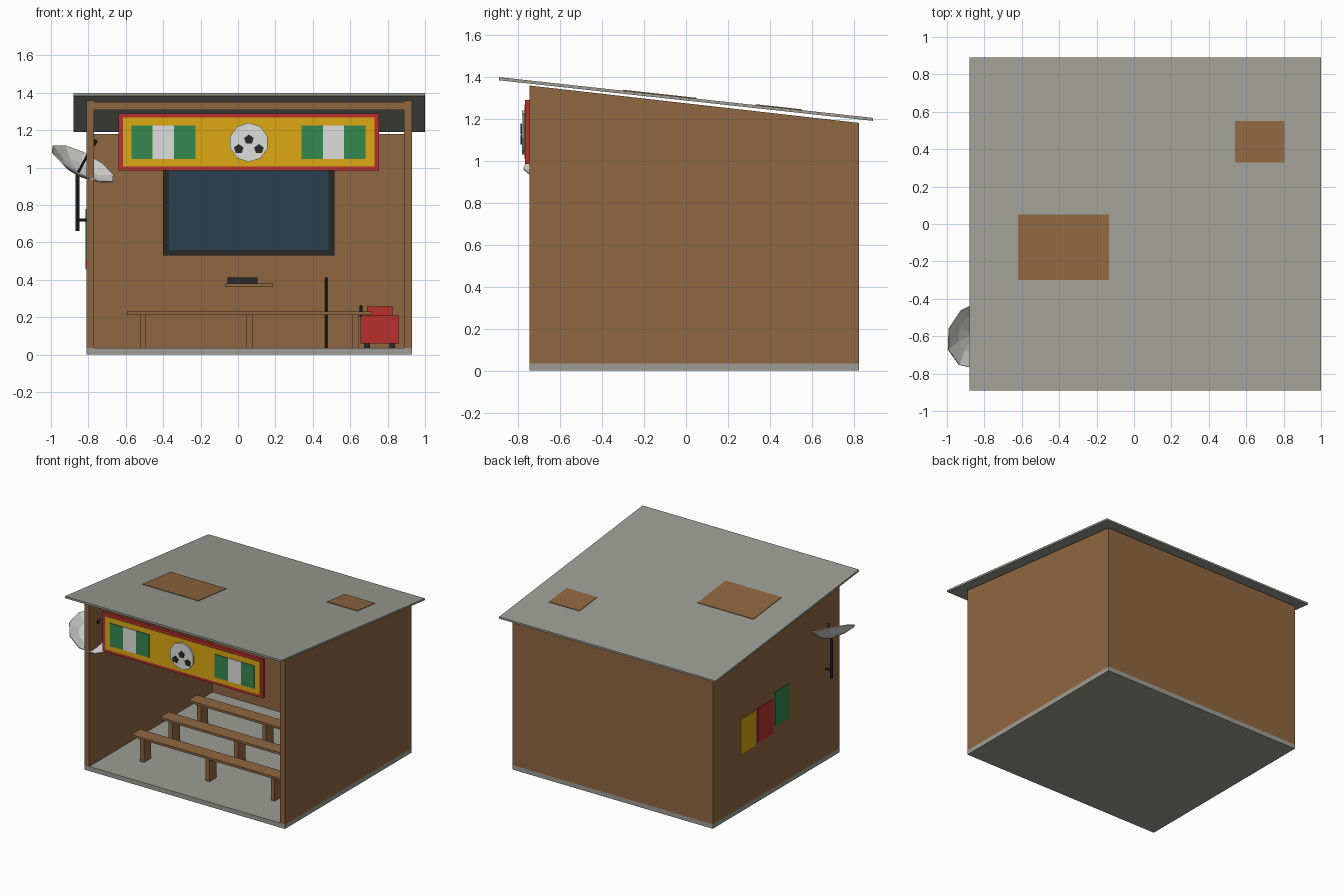
import bpy, bmesh, math
from mathutils import Vector, Matrix

if "Cube" in bpy.data.objects:
    bpy.data.objects.remove(bpy.data.objects["Cube"])


def mat(name, r, g, b):
    m = bpy.data.materials.new(name)
    lin = [((c / 255 + 0.055) / 1.055) ** 2.4 for c in (r, g, b)]
    m.diffuse_color = (*lin, 1)
    m.use_nodes = True
    m.node_tree.nodes["Principled BSDF"].inputs["Base Color"].default_value = m.diffuse_color
    return m


BROWN = mat("brown wood", 143, 103, 64)
GREY = mat("grey metal", 157, 157, 149)
RED = mat("red paint", 185, 48, 44)
YELLOW = mat("yellow paint", 220, 168, 18)
GREEN = mat("green paint", 54, 136, 78)
WHITE = mat("white paint", 222, 222, 219)
DARK = mat("black plastic", 40, 40, 41)
SCREEN = mat("blue screen", 42, 64, 80)


def finish(name, bm, m):
    bmesh.ops.recalc_face_normals(bm, faces=bm.faces)
    me = bpy.data.meshes.new(name)
    bm.to_mesh(me)
    bm.free()
    me.materials.append(m)
    ob = bpy.data.objects.new(name, me)
    bpy.context.collection.objects.link(ob)
    return ob


def prism(name, pts, vec, m):
    """Extrude a flat polygon of 3D points along a vector."""
    bm = bmesh.new()
    f = bm.faces.new([bm.verts.new(p) for p in pts])
    r = bmesh.ops.extrude_face_region(bm, geom=[f])
    bmesh.ops.translate(bm, vec=vec, verts=[v for v in r["geom"] if isinstance(v, bmesh.types.BMVert)])
    return finish(name, bm, m)


def box(name, x0, x1, y0, y1, z0, z1, m):
    return prism(name, [(x0, y0, z0), (x1, y0, z0), (x1, y1, z0), (x0, y1, z0)], (0, 0, z1 - z0), m)


def side_prism(name, yz, x0, x1, m):
    return prism(name, [(x0, y, z) for y, z in yz], (x1 - x0, 0, 0), m)


def disc(name, cx, cz, r, n, y0, y1, m):
    pts = [(cx + r * math.sin(2 * math.pi * i / n), y0, cz + r * math.cos(2 * math.pi * i / n)) for i in range(n)]
    return prism(name, pts, (0, y1 - y0, 0), m)


def rod(name, a, b, r, m, n=8):
    a, b = Vector(a), Vector(b)
    bm = bmesh.new()
    rot = (b - a).to_track_quat('Z', 'Y').to_matrix().to_4x4()
    bmesh.ops.create_cone(bm, cap_ends=True, segments=n, radius1=r, radius2=r, depth=(b - a).length,
                          matrix=Matrix.Translation((a + b) / 2) @ rot)
    return finish(name, bm, m)


# Floor slab and walls
box("floor_slab", -0.81, 0.93, -0.745, 0.825, 0, 0.035, GREY)
wall = [(-0.745, 0.035), (0.825, 0.035), (0.825, 1.18), (-0.745, 1.358)]
side_prism("left_wall", wall, -0.81, -0.77, BROWN)
side_prism("right_wall", wall, 0.888, 0.93, BROWN)
box("back_wall", -0.77, 0.888, 0.785, 0.825, 0.035, 1.18, BROWN)
box("front_beam", -0.77, 0.888, -0.745, -0.70, 1.308, 1.35, BROWN)

# Sloped roof with patches lying on it
side_prism("roof", [(-0.89, 1.383), (0.89, 1.19), (0.89, 1.204), (-0.89, 1.398)], -0.88, 1.0, GREY)


def roof_z(y):
    return 1.398 - (y + 0.89) * 0.194 / 1.78


for i, (x0, x1, y0, y1) in enumerate([(-0.62, -0.135, -0.30, 0.05), (0.54, 0.805, 0.33, 0.55)]):
    a, b = roof_z(y0), roof_z(y1)
    side_prism(f"roof_patch_{i}", [(y0, a - 0.002), (y1, b - 0.002), (y1, b + 0.004), (y0, a + 0.004)], x0, x1, BROWN)

# Sign board with flags and a ball
box("sign_frame", -0.64, 0.755, -0.766, -0.745, 0.985, 1.29, RED)
box("sign_panel", -0.615, 0.73, -0.770, -0.765, 1.007, 1.267, YELLOW)
for side, x in (("left", -0.57), ("right", 0.34)):
    for i, m in enumerate((GREEN, WHITE, GREEN)):
        box(f"{side}_flag_stripe_{i}", x + i * 0.114, x + (i + 1) * 0.114, -0.775, -0.769, 1.045, 1.225, m)
disc("ball", 0.058, 1.135, 0.105, 10, -0.782, -0.769, WHITE)
for i, (dx, dz) in enumerate([(0, 0.015), (-0.054, -0.036), (0.054, -0.036)]):
    disc(f"ball_patch_{i}", 0.058 + dx, 1.135 + dz, 0.027, 5, -0.788, -0.781, DARK)

# Television, shelf, player and cable on the back wall
box("television", -0.40, 0.515, 0.735, 0.785, 0.53, 1.045, DARK)
box("television_screen", -0.37, 0.485, 0.730, 0.736, 0.56, 1.015, SCREEN)
box("shelf", -0.07, 0.187, 0.65, 0.785, 0.365, 0.381, BROWN)
box("player", -0.055, 0.103, 0.67, 0.77, 0.381, 0.413, DARK)
rod("cable", (0.472, 0.775, 0.035), (0.472, 0.775, 0.413), 0.006, DARK)

# Three rows of benches
for i, y in enumerate((-0.42, -0.065, 0.285)):
    box(f"bench_seat_{i}", -0.593, 0.713, y - 0.055, y + 0.055, 0.213, 0.231, BROWN)
    for j, x in enumerate((-0.508, 0.06, 0.627)):
        box(f"bench_leg_{i}_{j}", x - 0.017, x + 0.017, y - 0.045, y + 0.045, 0.035, 0.213, BROWN)

# Generator in the back corner
box("generator_body", 0.655, 0.86, 0.53, 0.69, 0.06, 0.21, RED)
box("generator_tank", 0.69, 0.825, 0.55, 0.67, 0.21, 0.257, RED)
for i, x in enumerate((0.69, 0.825)):
    box(f"generator_foot_{i}", x - 0.015, x + 0.015, 0.55, 0.67, 0.035, 0.06, DARK)
rod("generator_exhaust", (0.658, 0.61, 0.20), (0.658, 0.61, 0.262), 0.008, DARK)

# Posters on the left wall
for i, (y, z, m) in enumerate([(0.387, 0.455, YELLOW), (0.177, 0.465, RED), (-0.032, 0.51, GREEN)]):
    box(f"poster_{i}", -0.815, -0.809, y - 0.093, y + 0.093, z, z + 0.27, m)

# Satellite dish: shallow ten-sided bowl tilted towards the front right
axis = Vector((0.45, -0.30, 0.85)).normalized()
rim = Vector((-0.83, -0.595, 1.02))
turn = axis.to_track_quat('Z', 'Y')
bm = bmesh.new()
hub = bm.verts.new(rim - axis * 0.055)
prev = None
for r, h in ((0.11, -0.035), (0.19, 0.0)):
    ring = []
    for k in range(10):
        a = 2 * math.pi * k / 10
        ring.append(bm.verts.new(rim + turn @ Vector((r * math.cos(a), r * math.sin(a), h))))
    for k in range(10):
        n = (k + 1) % 10
        if prev:
            bm.faces.new((prev[k], ring[k], ring[n], prev[n]))
        else:
            bm.faces.new((hub, ring[k], ring[n]))
    prev = ring
dish = finish("dish", bm, WHITE)
sol = dish.modifiers.new("thickness", 'SOLIDIFY')
sol.thickness = 0.006
sol.offset = 0

# Dish pole, wall bracket and feed arm
base = rim - axis * 0.055
rod("dish_pole", (-0.858, base.y, 0.66), (-0.858, base.y, 0.965), 0.011, DARK)
rod("dish_bracket", (-0.858, base.y, 0.72), (-0.80, base.y, 0.72), 0.008, DARK)
rod("feed_arm", base, base + axis * 0.185, 0.007, DARK)
rod("feed_head", base + axis * 0.175, base + axis * 0.205, 0.014, DARK)
